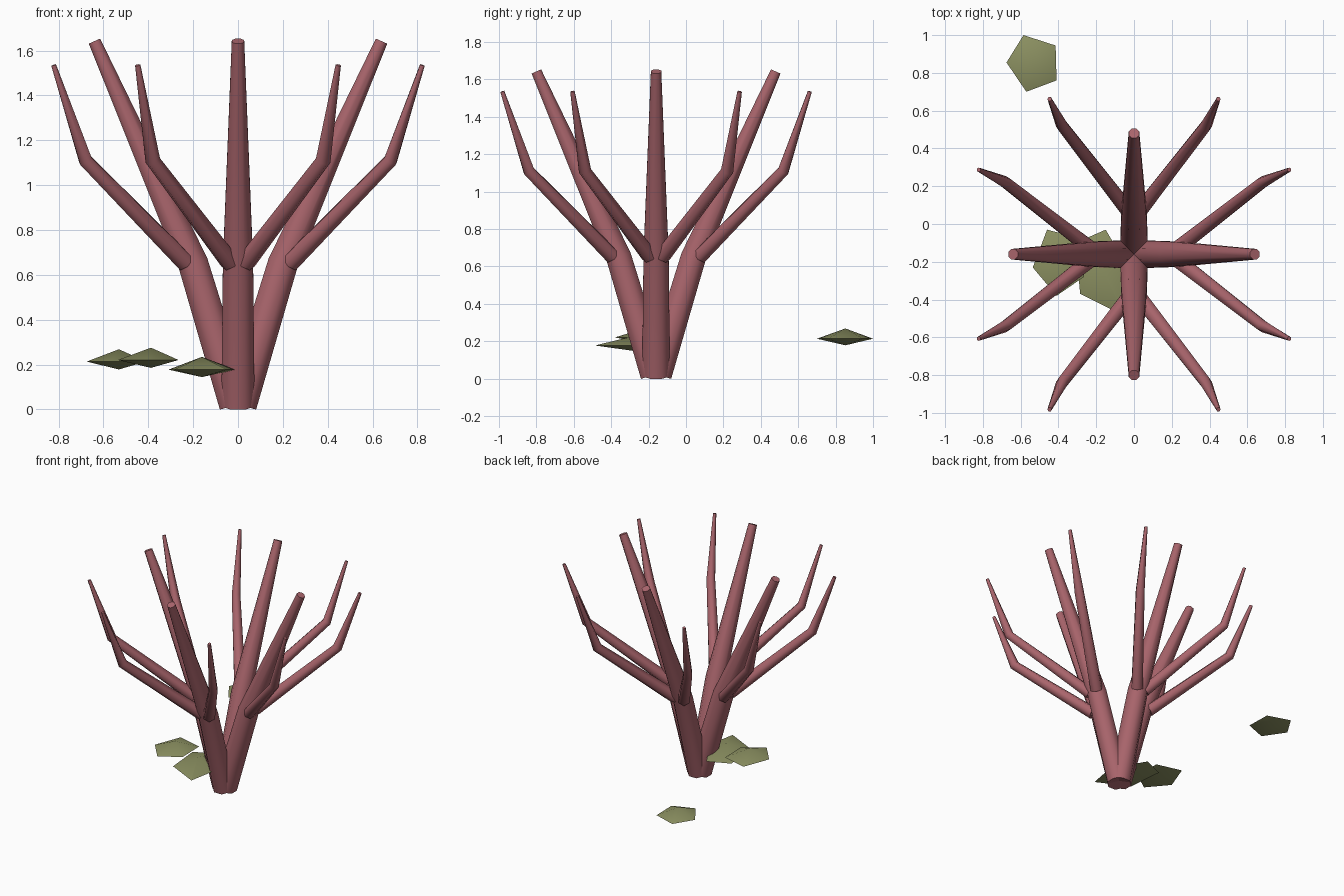
import bpy, bmesh, math
from mathutils import Vector, Matrix

if "Cube" in bpy.data.objects:
    bpy.data.objects.remove(bpy.data.objects["Cube"], do_unlink=True)


def material(name, rgb):
    m = bpy.data.materials.new(name)
    m.use_nodes = True
    m.diffuse_color = (*rgb, 1)
    m.node_tree.nodes["Principled BSDF"].inputs["Base Color"].default_value = (*rgb, 1)
    return m


bark = material("dusty_red_bark", (0.40, 0.13, 0.15))
green = material("olive_leaf", (0.26, 0.28, 0.12))


def finish(bm, name, mat, angle):
    bmesh.ops.recalc_face_normals(bm, faces=bm.faces)
    mesh = bpy.data.meshes.new(name)
    bm.to_mesh(mesh)
    bm.free()
    mesh.materials.append(mat)
    ob = bpy.data.objects.new(name, mesh)
    bpy.context.collection.objects.link(ob)
    bpy.ops.object.select_all(action='DESELECT')
    bpy.context.view_layer.objects.active = ob
    ob.select_set(True)
    bpy.ops.object.shade_smooth_by_angle(angle=math.radians(angle))


def tube(name, path, radii, sides, turn):
    """Tapered capped tube along a path, turned about the plant's axis."""
    pts = [Vector(p) for p in path]
    bm = bmesh.new()
    rings = []
    for i, (p, r) in enumerate(zip(pts, radii)):
        ahead = (pts[min(i + 1, len(pts) - 1)] - p).normalized()
        behind = (p - pts[max(i - 1, 0)]).normalized()
        q = (ahead + behind).to_track_quat('Z', 'Y')
        rings.append([bm.verts.new(p + q @ Vector((r * math.cos(a), r * math.sin(a), 0)))
                      for a in (math.tau * (k + 0.5) / sides for k in range(sides))])
    for a, b in zip(rings, rings[1:]):
        for k in range(sides):
            n = (k + 1) % sides
            bm.faces.new((a[k], a[n], b[n], b[k]))
    bm.faces.new(rings[0])
    bm.faces.new(rings[-1])
    bm.transform(Matrix.Translation((0, -0.16, 0)) @ Matrix.Rotation(turn, 4, 'Z'))
    finish(bm, name, bark, 65)


# Four main stems, each with a mirrored pair of bent twigs
for i, side in enumerate(("left", "back", "right", "front")):
    turn = i * math.pi / 2
    tube(side + "_stem", [(0.01, 0, 0.02), (0.2, 0, 0.65), (0.64, 0, 1.642)],
         (0.08, 0.073, 0.03), 8, turn)
    for s, label in ((1, "a"), (-1, "b")):
        tube(f"{side}_twig_{label}",
             [(0.235, 0.035 * s, 0.655), (0.68, 0.38 * s, 1.11), (0.822, 0.447 * s, 1.535)],
             (0.045, 0.034, 0.012), 6, turn)


def leaf(name, outline, z, up, down):
    """Flat double pyramid over a five-sided outline."""
    bm = bmesh.new()
    rim = [bm.verts.new((x, y, z)) for x, y in outline]
    mid = sum((v.co for v in rim), Vector()) / len(rim)
    for dz in (up, -down):
        tip = bm.verts.new(mid + Vector((0, 0, dz)))
        for k in range(len(rim)):
            bm.faces.new((rim[k], rim[(k + 1) % len(rim)], tip))
    finish(bm, name, green, 30)


# Leaves around the base
leaf("back_leaf", [(-0.585, 1.0), (-0.415, 0.945), (-0.41, 0.76), (-0.57, 0.70),
                   (-0.675, 0.855)], 0.213, 0.055, 0.035)
leaf("side_leaf", [(-0.46, -0.03), (-0.27, -0.08), (-0.265, -0.28), (-0.41, -0.38),
                   (-0.536, -0.23)], 0.22, 0.055, 0.035)
leaf("front_leaf", [(-0.15, -0.03), (-0.31, -0.10), (-0.285, -0.37), (-0.05, -0.487),
                    (-0.01, -0.27)], 0.177, 0.057, 0.033)
